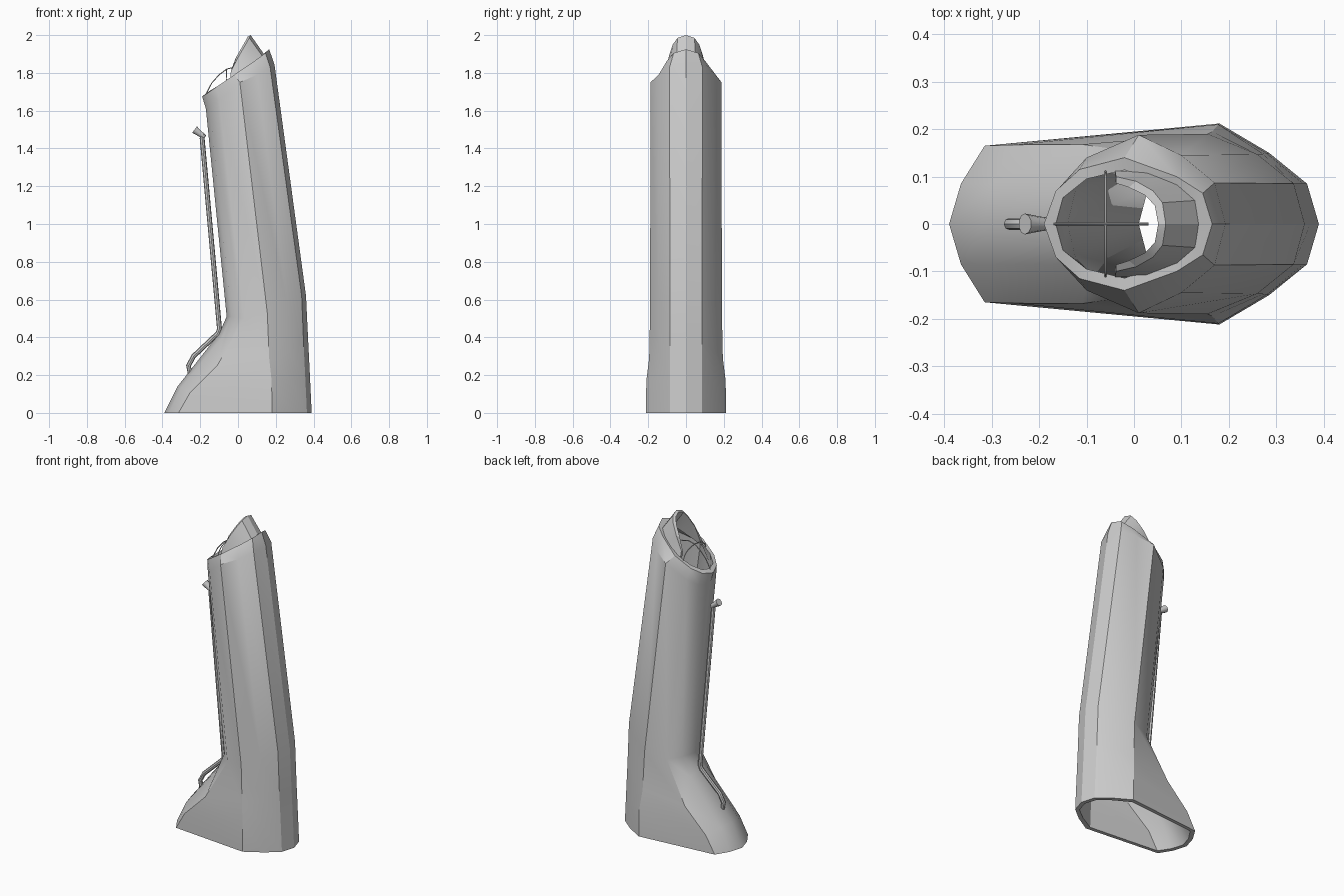
import bpy, bmesh, math
from mathutils import Vector

if "Cube" in bpy.data.objects:
    bpy.data.objects.remove(bpy.data.objects["Cube"])


def finish(name, verts, faces, angle=30):
    me = bpy.data.meshes.new(name)
    me.from_pydata(verts, [], faces)
    bm = bmesh.new()
    bm.from_mesh(me)
    bmesh.ops.recalc_face_normals(bm, faces=bm.faces)
    bm.to_mesh(me)
    bm.free()
    ob = bpy.data.objects.new(name, me)
    bpy.context.collection.objects.link(ob)
    bpy.ops.object.select_all(action='DESELECT')
    ob.select_set(True)
    bpy.context.view_layer.objects.active = ob
    bpy.ops.object.shade_smooth_by_angle(angle=math.radians(angle))
    return ob


def ring(xs, ys, zs):
    """12-point ring mirrored in y; half profile runs from left to right."""
    half = [(x, y, z) for x, y, z in zip(xs, [0, *ys, 0], zs)]
    return half + [(x, -y, z) for x, y, z in half[5:0:-1]]


def loft(rings, closed):
    n = len(rings[0])
    m = len(rings)
    verts = [v for r in rings for v in r]
    faces = []
    for a in range(m if closed else m - 1):
        b = (a + 1) % m
        for i in range(n):
            j = (i + 1) % n
            faces.append((a * n + i, a * n + j, b * n + j, b * n + i))
    return verts, faces


def inset(r, d, left=0.0):
    """Shrink a ring by wall thickness d (extra thickness on the left side)."""
    x0, x1 = min(v[0] for v in r), max(v[0] for v in r)
    y1 = max(v[1] for v in r)
    a, b = x0 + d + left, x1 - d
    k = (b - a) / (x1 - x0)
    return [(a + (x - x0) * k, y * (y1 - d) / y1, z) for x, y, z in r]


# Hull: faceted tube, flared foot, slanted mouth
foot = ring([-.39, -.365, -.315, .18, .285, .365, .39], [.085, .165, .212, .15, .085], [0] * 7)
ankle = ring([-.32, -.30, -.255, .178, .279, .357, .382], [.085, .167, .21, .15, .085],
             [.14, .135, .105, .17, .17, .17, .17])
slope = ring([-.10, -.085, -.11, .165, .272, .347, .372], [.085, .168, .195, .148, .085],
             [.42, .40, .25, .29, .33, .37, .37])
neck = ring([-.06, -.035, .03, .155, .26, .337, .36], [.085, .148, .19, .147, .085],
            [.51, .51, .50, .53, .58, .62, .62])
collar = ring([-.17, -.15, -.10, .01, .10, .17, .193], [.085, .14, .188, .145, .087],
              [1.61, 1.62, 1.66, 1.75, 1.79, 1.83, 1.845])
rim = ring([-.19, -.165, -.115, -.02, .09, .145, .165], [.07, .115, .14, .10, .065],
           [1.675, 1.69, 1.725, 1.79, 1.865, 1.905, 1.925])
lip = ring([-.165, -.15, -.10, -.02, .07, .118, .135], [.055, .095, .114, .085, .05],
           [1.695, 1.705, 1.735, 1.785, 1.845, 1.88, 1.90])
inner = [inset(collar, .03), inset(neck, .03, .04), inset(slope, .03, .03),
         inset(ankle, .028), inset(foot, .025)]
finish("hull", *loft([foot, ankle, slope, neck, collar, rim, lip] + inner, True))

# Cowl: half collar standing in the mouth, leaning forward
low = [(-.04, .112, 1.775), (.03, .112, 1.80), (.10, .085, 1.845), (.135, .05, 1.88)]
high = [(-.038, .10, 1.81), (.005, .09, 1.89), (.04, .07, 1.95), (.06, .045, 1.985)]


def arc(half, tip):
    return half + [tip] + [(x, -y, z) for x, y, z in half[::-1]]


outer_low = arc(low, (.137, 0, 1.90))
outer_high = arc(high, (.067, 0, 2.0))


def thinner(pts):
    return [(x - .016 * (x > 0), y * .86, z - .008) for x, y, z in pts]


rows = [outer_low, outer_high, thinner(outer_high), thinner(outer_low)]
k = len(outer_low)
verts = [v for r in rows for v in r]
faces = [(a * k + i, a * k + i + 1, (a + 1) % 4 * k + i + 1, (a + 1) % 4 * k + i)
         for a in range(4) for i in range(k - 1)]
faces += [(0, k, 2 * k, 3 * k), tuple(a * k + k - 1 for a in range(4))]
finish("mouth_cowl", verts, faces, 20)


# Tubes swept along a path with a radius per point
def tube(name, path, radii, sides=8):
    pts = [Vector(p) for p in path]
    rings = []
    for i, p in enumerate(pts):
        t = (pts[min(i + 1, len(pts) - 1)] - pts[max(i - 1, 0)]).normalized()
        ref = Vector((0, 1, 0)) if abs(t.y) < .6 else Vector((1, 0, 0))
        u = (ref - t * ref.dot(t)).normalized()
        w = t.cross(u)
        r = radii[i] if isinstance(radii, list) else radii
        rings.append([p + u * r * math.cos(q) + w * r * math.sin(q)
                      for q in (2 * math.pi * s / sides for s in range(sides))])
    v, f = loft(rings, False)
    n = len(v)
    f += [tuple(range(sides)), tuple(range(n - sides, n))]
    return finish(name, v, f, 40)


# Side pipe and its flared nozzle
tube("side_pipe", [(-.18, 0, 1.475), (-.19, 0, 1.455), (-.098, 0, .445), (-.108, 0, .42),
                   (-.235, 0, .30), (-.262, 0, .25), (-.255, 0, .215), (-.23, 0, .20)], .013)
tube("pipe_nozzle", [(-.178, 0, 1.462), (-.2, 0, 1.477), (-.23, 0, 1.5)], [.013, .016, .022], 10)

# Guard wires across the open mouth
tube("guard_wire_long", [(-.168, 0, 1.69), (-.14, 0, 1.745), (-.10, 0, 1.79), (-.06, 0, 1.82),
                         (-.02, 0, 1.83), (.03, 0, 1.82)], .003, 6)
tube("guard_wire_cross", [(-.06, .11 * math.sin(a), 1.76 + .06 * math.cos(a))
                          for a in (math.radians(-90 + 22.5 * i) for i in range(9))], .003, 6)
